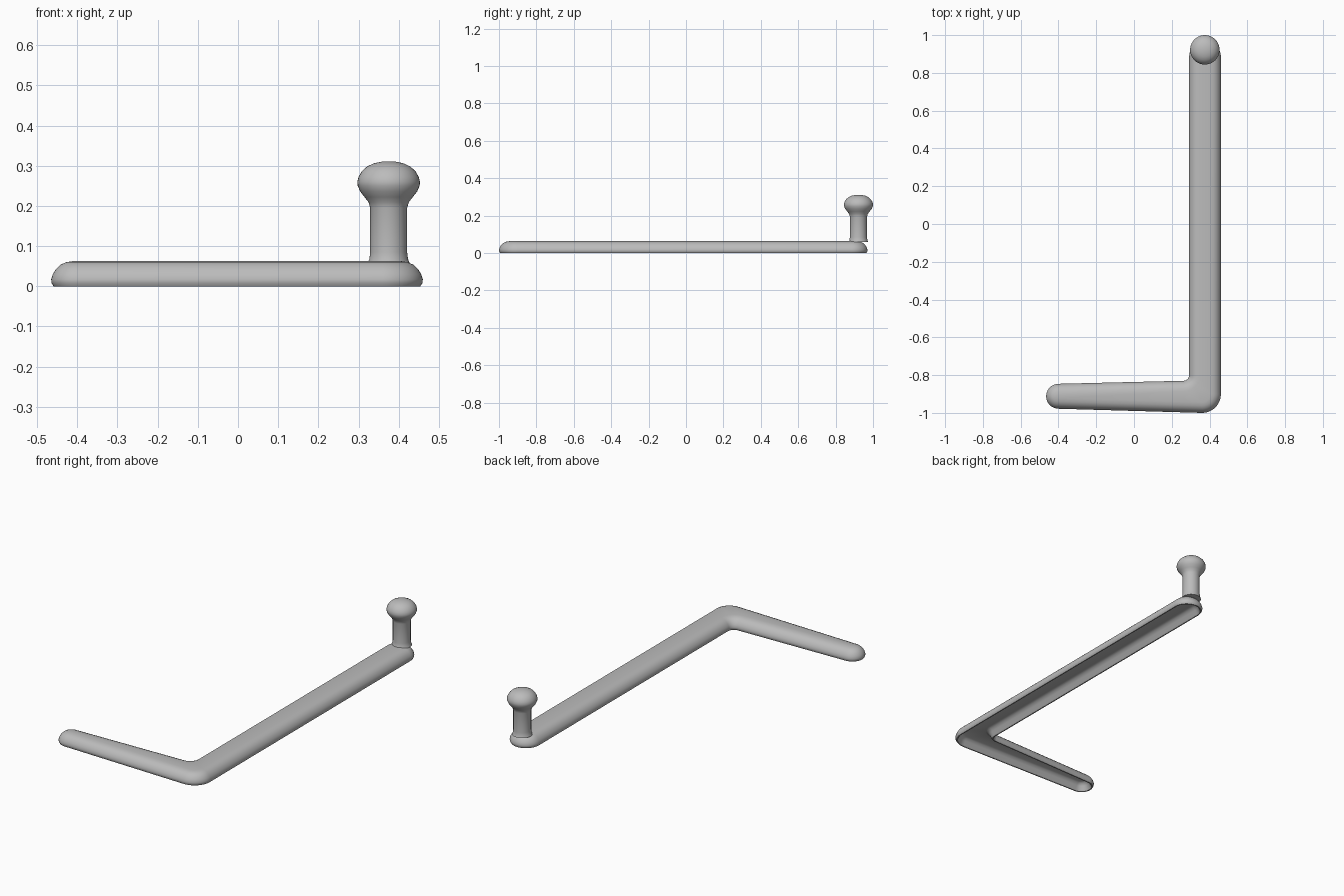
import bpy, bmesh
from math import sin, cos, radians, pi

if "Cube" in bpy.data.objects:
    bpy.data.objects.remove(bpy.data.objects["Cube"], do_unlink=True)

grey = bpy.data.materials.new("plain grey")
grey.use_nodes = True
colour = (0.5, 0.5, 0.5, 1)
grey.diffuse_color = colour
grey.node_tree.nodes["Principled BSDF"].inputs["Base Color"].default_value = colour


def arc(cx, cy, r, start, end, steps):
    angles = [radians(start + (end - start) * i / steps) for i in range(steps + 1)]
    return [(cx + r * cos(a), cy + r * sin(a)) for a in angles]


def outline(inset):
    """Plan of the bent bar, shrunk inwards by the inset."""
    return (arc(0.376, 0.886, 0.084 - inset, 0, 180, 20)       # far end
            + arc(0.262, -0.80, 0.03 + inset, 0, -90, 8)       # inner bend
            + arc(-0.399, -0.912, 0.066 - inset, 90, 270, 20)  # short end
            + arc(0.36, -0.90, 0.10 - inset, -90, 0, 12))      # outer bend


def loft(name, rings):
    """Join equal rings of points and close both ends."""
    bm = bmesh.new()
    loops = [[bm.verts.new(p) for p in ring] for ring in rings]
    n = len(loops[0])
    for a, b in zip(loops, loops[1:]):
        for i in range(n):
            j = (i + 1) % n
            bm.faces.new((a[i], a[j], b[j], b[i]))
    caps = [bm.faces.new(loops[0][::-1]), bm.faces.new(loops[-1])]
    bmesh.ops.triangulate(bm, faces=caps)
    bmesh.ops.recalc_face_normals(bm, faces=bm.faces[:])
    mesh = bpy.data.meshes.new(name)
    bm.to_mesh(mesh)
    bm.free()
    mesh.materials.append(grey)
    obj = bpy.data.objects.new(name, mesh)
    bpy.context.collection.objects.link(obj)
    bpy.ops.object.select_all(action="DESELECT")
    obj.select_set(True)
    bpy.context.view_layer.objects.active = obj
    bpy.ops.object.shade_smooth_by_angle(angle=radians(40))


# Bent bar: from the hollow's ceiling, down to the rim, up and over the top
section = [(0.048, 0.043), (0.036, 0.038), (0.026, 0.026), (0.018, 0.008),
           (0.012, 0.0), (0.006, 0.0), (0.001, 0.008), (0.0, 0.017),
           (0.004, 0.030), (0.012, 0.043), (0.024, 0.054), (0.038, 0.060),
           (0.056, 0.063)]
loft("bent_bar", [[(x, y, z) for x, y in outline(d)] for d, z in section])

# Upright peg with a mushroom knob
peg = [(0.052, 0.058), (0.048, 0.068), (0.046, 0.085), (0.046, 0.195),
       (0.050, 0.209), (0.060, 0.222), (0.071, 0.236), (0.077, 0.250),
       (0.078, 0.260), (0.075, 0.272), (0.067, 0.286), (0.054, 0.298),
       (0.037, 0.306), (0.018, 0.310), (0.004, 0.311)]
loft("knobbed_peg", [[(0.375 + r * cos(t * pi / 20), 0.922 + r * sin(t * pi / 20), z)
                      for t in range(40)] for r, z in peg])
